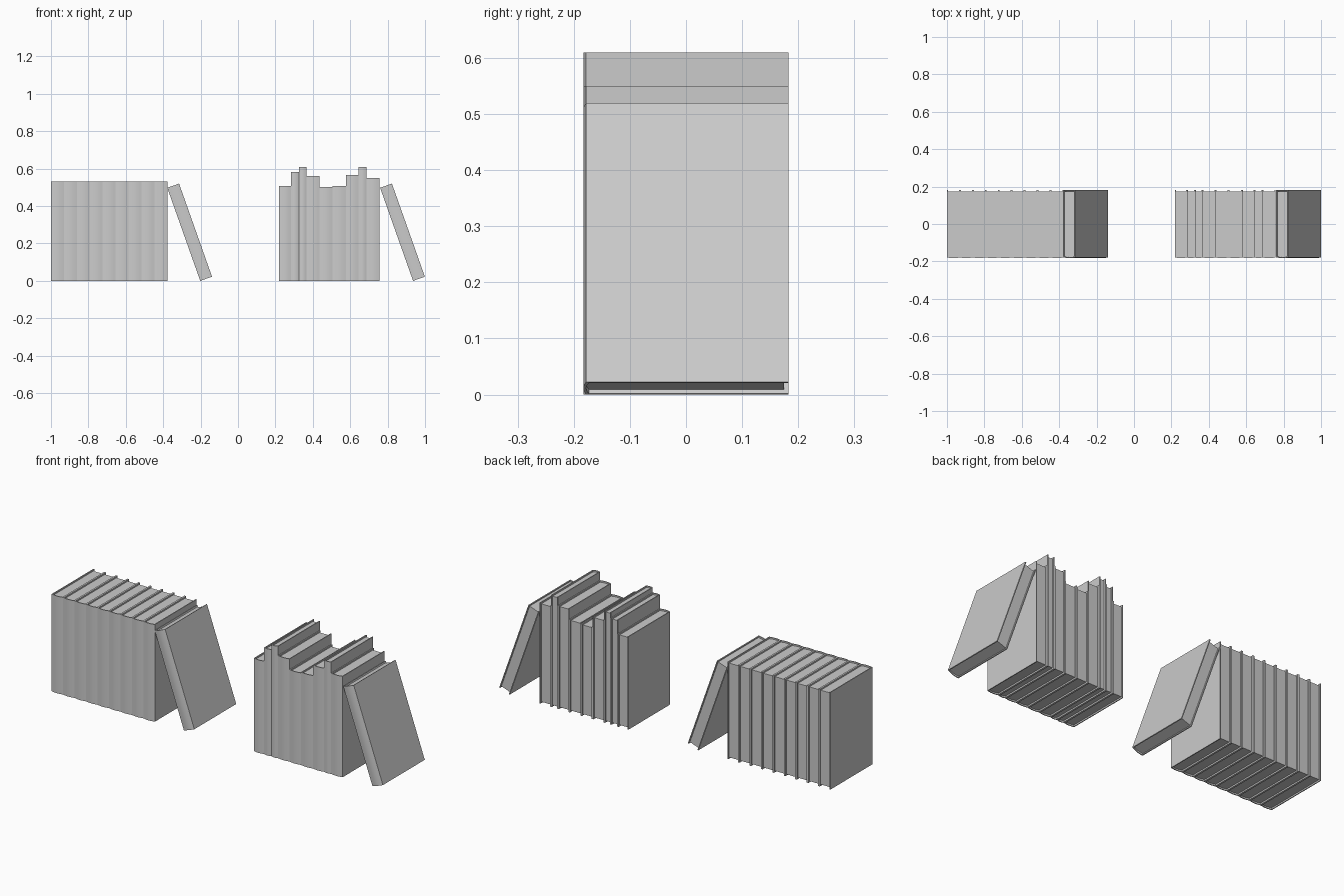
import bpy, bmesh, math
from mathutils import Matrix

cube = bpy.data.objects.get("Cube")
if cube:
    bpy.data.objects.remove(cube, do_unlink=True)

grey = bpy.data.materials.new("plain grey")
grey.use_nodes = True
colour = (0.6, 0.6, 0.6, 1)
grey.diffuse_color = colour
grey.node_tree.nodes["Principled BSDF"].inputs["Base Color"].default_value = colour

HALF_DEPTH = 0.183   # half of a book from spine to fore edge
BOARD = 0.005        # cover thickness
INSET = 0.008        # how far the pages sit inside the cover
BULGE = 0.005        # rounding of the spine
LEAN = math.radians(-19.5)


def extrude_outline(name, outline, bottom, top, transform):
    """Raise a flat outline into a solid."""
    bm = bmesh.new()
    face = bm.faces.new([bm.verts.new((x, y, bottom)) for x, y in outline])
    raised = bmesh.ops.extrude_face_region(bm, geom=[face])["geom"]
    verts = [v for v in raised if isinstance(v, bmesh.types.BMVert)]
    bmesh.ops.translate(bm, verts=verts, vec=(0, 0, top - bottom))
    bmesh.ops.recalc_face_normals(bm, faces=bm.faces)
    mesh = bpy.data.meshes.new(name)
    bm.to_mesh(mesh)
    bm.free()
    mesh.materials.append(grey)
    obj = bpy.data.objects.new(name, mesh)
    bpy.context.collection.objects.link(obj)
    obj.matrix_world = transform
    bpy.ops.object.select_all(action="DESELECT")
    obj.select_set(True)
    bpy.context.view_layer.objects.active = obj
    bpy.ops.object.shade_smooth_by_angle(angle=math.radians(30))


def spine_curve(x0, x1, y, bulge, steps=6):
    """Shallow arc across the spine, from x0 to x1."""
    return [(x0 + (x1 - x0) * i / steps,
             y - bulge * math.sin(math.pi * i / steps)) for i in range(steps + 1)]


def make_book(name, x, width, height, lean=0):
    transform = Matrix.Translation((x, 0, 0)) @ Matrix.Rotation(lean, 4, "Y")
    back, spine = HALF_DEPTH, BULGE - HALF_DEPTH
    inner = width - BOARD
    # Cover: a U-shaped outline open at the fore edge
    cover = [(0, back)] + spine_curve(0, width, spine, BULGE) + [(width, back), (inner, back)]
    cover += spine_curve(inner, BOARD, spine + BOARD, BULGE) + [(BOARD, back)]
    extrude_outline(name + "_cover", cover, 0, height, transform)
    # Page block set inside the cover
    pages = spine_curve(BOARD, inner, spine + BOARD, BULGE)
    pages += [(inner, back - INSET), (BOARD, back - INSET)]
    extrude_outline(name + "_pages", pages, INSET, height - INSET, transform)


# Even row of identical books
WIDTH = 0.0692
for i in range(9):
    make_book(f"even_book_{i + 1}", -1 + i * WIDTH, WIDTH, 0.53)

# Mixed row with varied widths and heights
edges = [0.22, 0.283, 0.326, 0.366, 0.436, 0.505, 0.577, 0.644, 0.687, 0.756]
heights = [0.507, 0.582, 0.61, 0.56, 0.502, 0.507, 0.565, 0.61, 0.55]
for i, height in enumerate(heights):
    make_book(f"mixed_book_{i + 1}", edges[i], edges[i + 1] - edges[i], height)

# One book leaning against the end of each row
for name, x in (("even_leaning_book", -0.202), ("mixed_leaning_book", 0.936)):
    make_book(name, x, 0.067, 0.528, LEAN)
